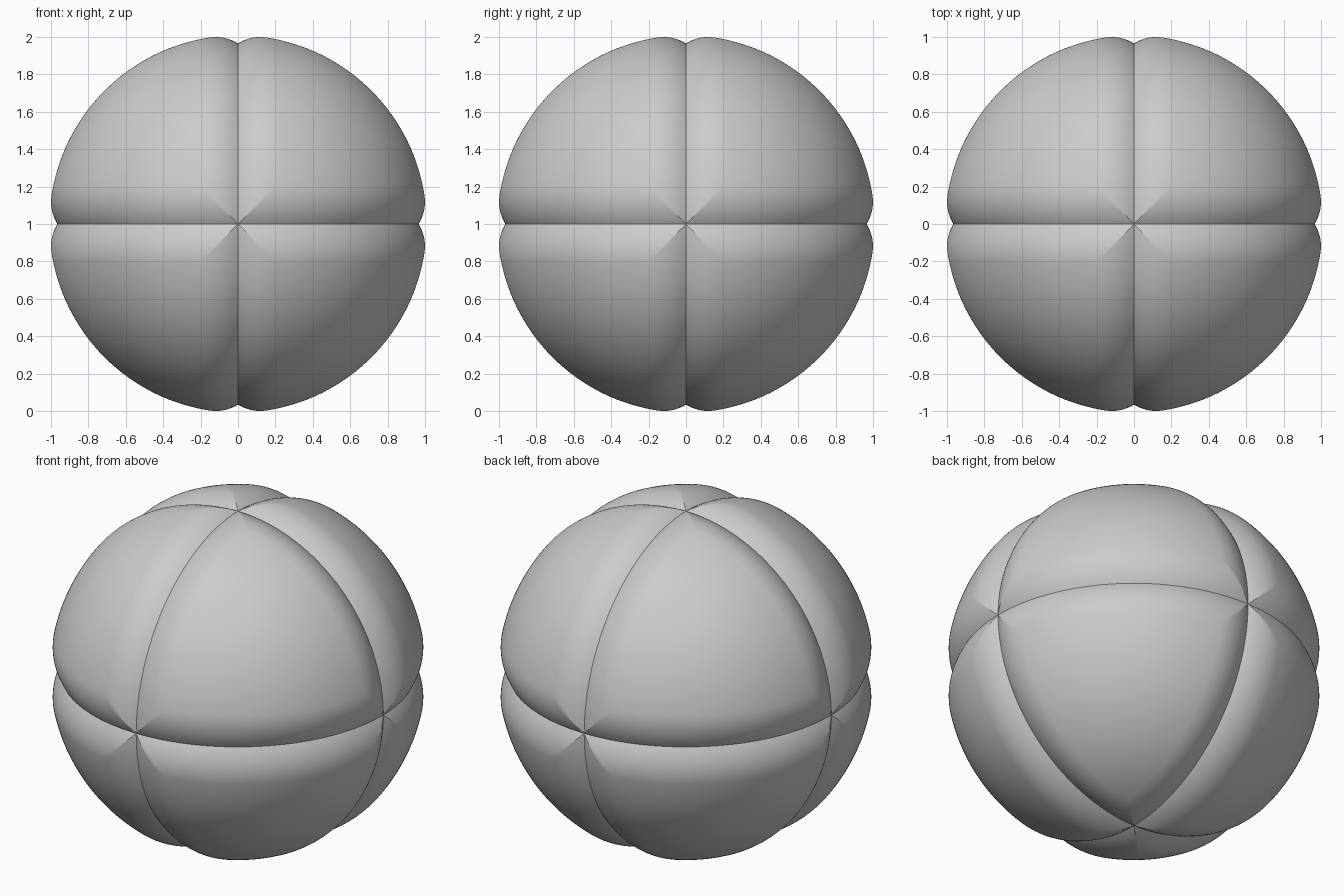
import bpy, bmesh, math
from mathutils import Vector

if "Cube" in bpy.data.objects:
    bpy.data.objects.remove(bpy.data.objects["Cube"])

RADIUS = 1.0237   # sphere radius of the puffed segments
DEPTH = 0.058     # seam depth
WIDTH = 0.20      # distance over which a segment rounds down into its seam
N = 48            # grid steps per patch


def puff(direction):
    """Push a direction out to the segment surface, dipping near the seam planes."""
    d = direction.normalized()
    near = min(abs(c) for c in d)
    dip = max(0.0, 1 - near / WIDTH)
    return d * (RADIUS - DEPTH * dip * dip)


# One eighth of the ball: three square patches meeting at its middle
bm = bmesh.new()
steps = [math.tan(math.pi / 4 * (i / N) ** 1.2) for i in range(N + 1)]
for axis in range(3):
    grid = []
    for a in steps:
        row = []
        for b in steps:
            p = [0.0, 0.0, 0.0]
            p[axis], p[(axis + 1) % 3], p[(axis + 2) % 3] = 1.0, a, b
            row.append(bm.verts.new(puff(Vector(p))))
        grid.append(row)
    for i in range(N):
        for j in range(N):
            q = [grid[i][j], grid[i + 1][j], grid[i + 1][j + 1], grid[i][j + 1]]
            if i == j:  # split along the ridge that runs out from the pole
                bm.faces.new((q[0], q[1], q[2]))
                bm.faces.new((q[0], q[2], q[3]))
            else:
                bm.faces.new(q)
bmesh.ops.remove_doubles(bm, verts=bm.verts, dist=1e-5)
bmesh.ops.recalc_face_normals(bm, faces=bm.faces)
if sum(f.normal.dot(f.calc_center_median()) for f in bm.faces) < 0:
    bmesh.ops.reverse_faces(bm, faces=bm.faces)

mesh = bpy.data.meshes.new("ball_segments")
bm.to_mesh(mesh)
bm.free()
ball = bpy.data.objects.new("ball_segments", mesh)
bpy.context.collection.objects.link(ball)
ball.location.z = 1.0

# Smooth segments with sharp ridges at the poles
bpy.context.view_layer.objects.active = ball
ball.select_set(True)
bpy.ops.object.shade_smooth_by_angle(angle=math.radians(25))

# Mirror into all eight segments, left unmerged so the seams stay crisp
mirror = ball.modifiers.new("eight_segments", 'MIRROR')
mirror.use_axis = (True, True, True)
mirror.use_mirror_merge = False
